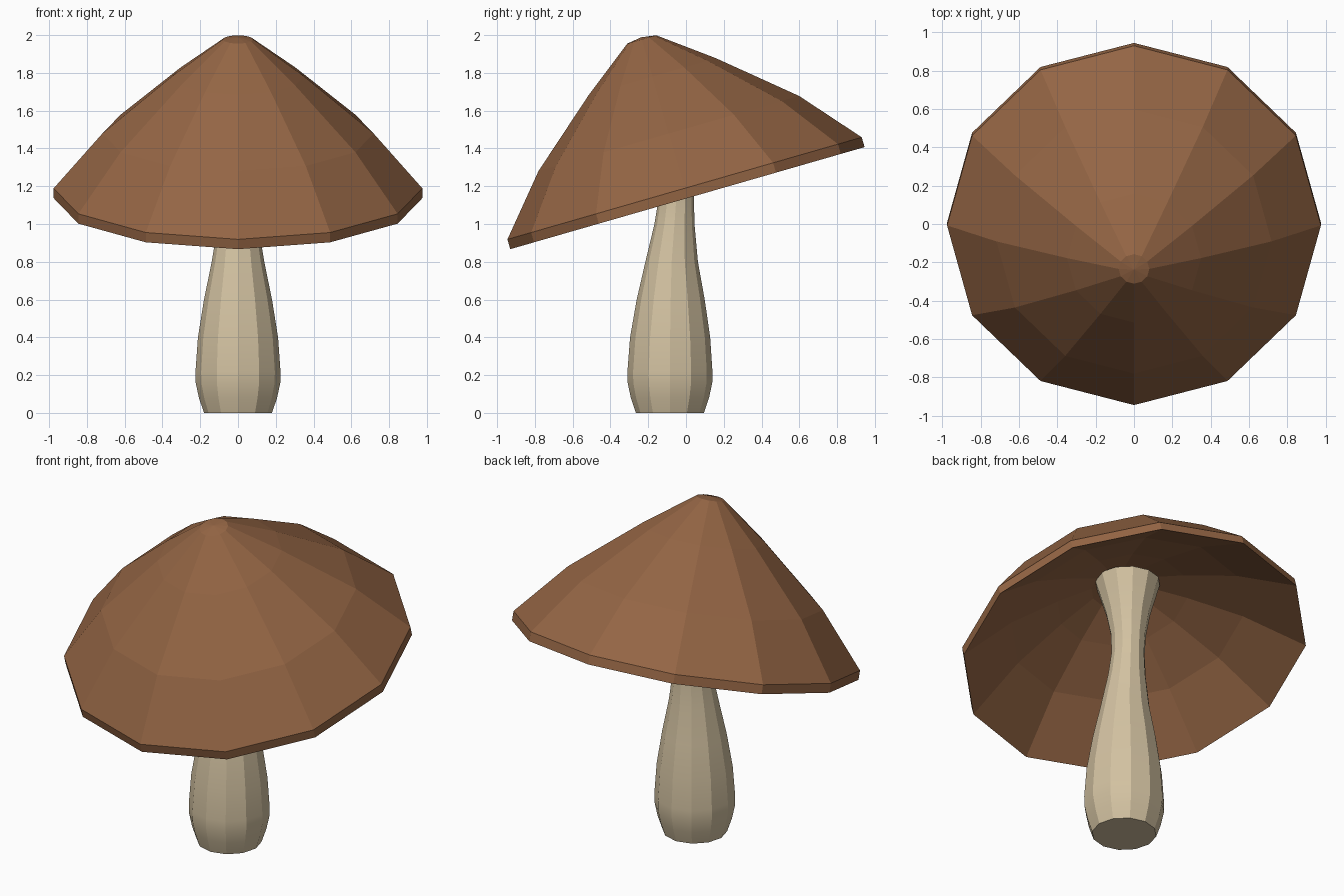
import bpy, bmesh, math

if "Cube" in bpy.data.objects:
    bpy.data.objects.remove(bpy.data.objects["Cube"])

SIDES = 12


def material(name, rgb):
    m = bpy.data.materials.new(name)
    m.diffuse_color = (*rgb, 1.0)
    m.use_nodes = True
    m.node_tree.nodes["Principled BSDF"].inputs["Base Color"].default_value = m.diffuse_color
    return m


def lathe(name, rings, mat):
    """Closed 12-sided solid from (radius, height, y offset) rings; radius 0 is a tip."""
    bm = bmesh.new()
    loops = []
    for r, z, y in rings:
        if r == 0:
            loops.append([bm.verts.new((0, y, z))] * SIDES)
        else:
            loops.append([bm.verts.new((r * math.cos(a), y + r * math.sin(a), z))
                          for a in (2 * math.pi * i / SIDES for i in range(SIDES))])
    for lo, hi in zip(loops, loops[1:]):
        for i in range(SIDES):
            j = (i + 1) % SIDES
            bm.faces.new(list(dict.fromkeys((lo[i], lo[j], hi[j], hi[i]))))
    # Close flat ends
    if rings[0][0] > 0:
        bm.faces.new(loops[0][::-1])
    if rings[-1][0] > 0:
        bm.faces.new(loops[-1])
    bmesh.ops.recalc_face_normals(bm, faces=bm.faces)
    mesh = bpy.data.meshes.new(name)
    bm.to_mesh(mesh)
    bm.free()
    mesh.materials.append(mat)
    ob = bpy.data.objects.new(name, mesh)
    bpy.context.collection.objects.link(ob)
    return ob


brown = material("cap brown", (0.295, 0.13, 0.058))
cream = material("stem cream", (0.645, 0.535, 0.355))

# Cap: hollow underside, thin rim, faceted cone, tilted up at the back
cap = lathe("cap", [(0, 0.5, 0), (0.16, 0.475, 0), (0.37, 0.385, 0), (0.66, 0.235, 0),
                    (0.976, 0, 0), (0.976, 0.054, 0), (0.718, 0.356, 0), (0.35, 0.67, 0),
                    (0.08, 0.874, 0), (0, 0.886, 0)], brown)
cap.location = (0, 0.0075, 1.137)
cap.rotation_euler.x = math.radians(16.07)

# Stem: bulbous foot, slim neck, flared top under the cap
stem = lathe("stem", [(0.18, 0, -0.085), (0.207, 0.08, -0.085), (0.224, 0.16, -0.085),
                      (0.225, 0.22, -0.085), (0.212, 0.4, -0.084), (0.18, 0.6, -0.081),
                      (0.139, 0.8, -0.076), (0.106, 1.0, -0.061), (0.093, 1.14, -0.051),
                      (0.099, 1.26, -0.049), (0.125, 1.4, -0.052), (0.157, 1.51, -0.055),
                      (0.183, 1.6, -0.058)], cream)
bpy.ops.object.select_all(action='DESELECT')
stem.select_set(True)
bpy.context.view_layer.objects.active = stem
bpy.ops.object.shade_smooth_by_angle(angle=math.radians(24))
